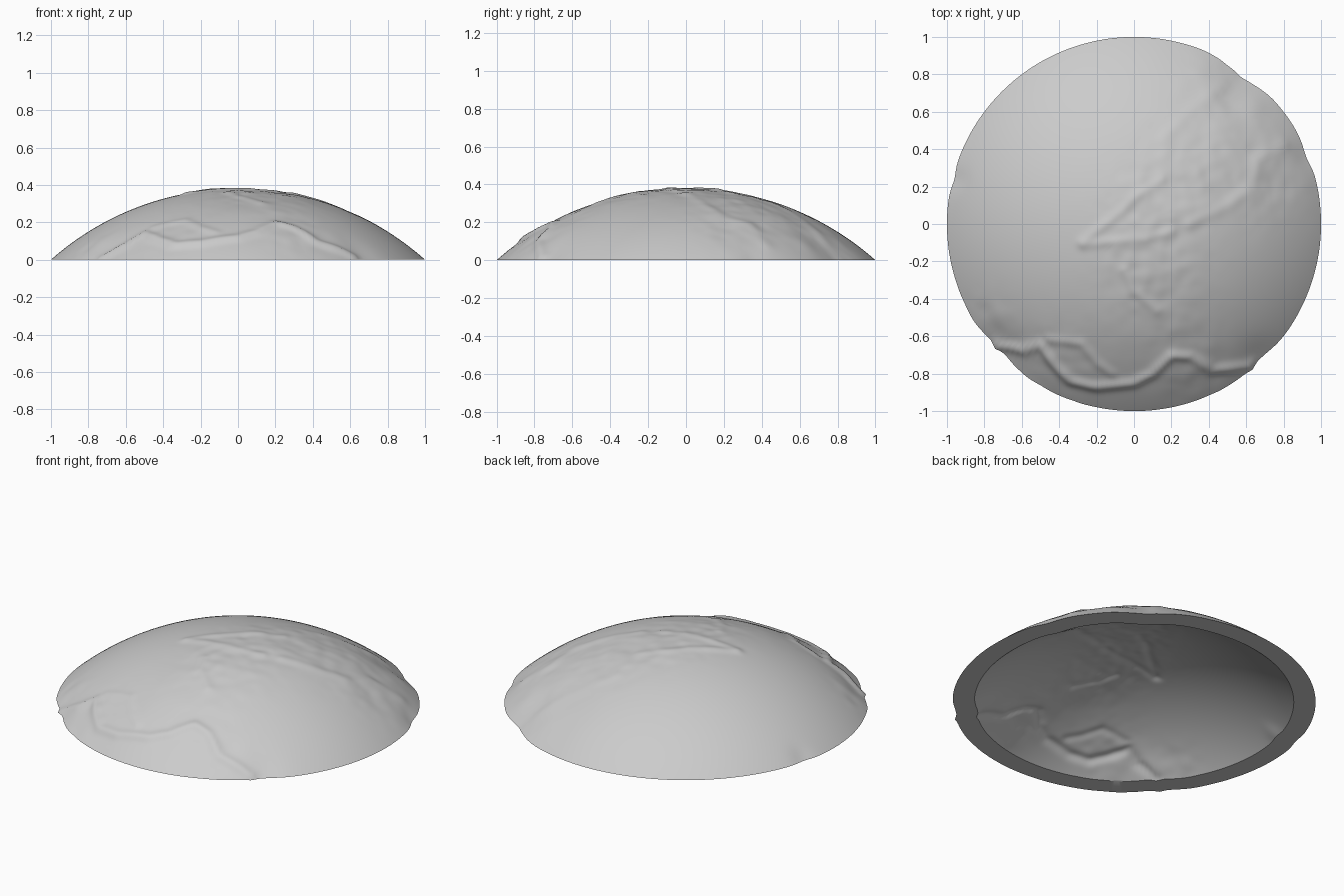
import bpy, bmesh, math
from mathutils import Vector, noise

cube = bpy.data.objects.get("Cube")
if cube:
    bpy.data.objects.remove(cube)

DEPTH = 1.126      # sphere centre lies this far below the base
OUTER = 1.506
INNER = 1.429
RINGS, SEGMENTS = 110, 240

# Relief lines on the dome, seen from above: (height, width, points)
RIDGES = [
    (0.014, 0.026, [(-.74, -.66), (-.6, -.68), (-.5, -.65), (-.43, -.75), (-.34, -.84), (-.2, -.87),
                    (0, -.85), (.1, -.8), (.2, -.7), (.3, -.71), (.42, -.78), (.62, -.76)]),
    (0.007, 0.025, [(-.45, -.62), (-.28, -.64), (-.2, -.74), (-.12, -.8)]),
    (0.006, 0.03, [(-.28, -.1), (-.1, .04), (.02, .15), (.15, .24)]),
    (0.006, 0.03, [(-.26, -.11), (-.08, -.09), (.06, -.08), (.2, -.04)]),
    (0.006, 0.035, [(.3, 0), (.5, .1), (.64, .2), (.66, .34), (.8, .42)]),
    (0.006, 0.03, [(-.05, -.25), (0, -.36), (.12, -.46)]),
    (0.005, 0.04, [(.15, .45), (.32, .62), (.5, .75)]),
]
# Rough ground: (x, y, radius)
ROUGH = [(.5, .7, .22), (.3, .3, .25), (.7, .25, .2), (.08, -.25, .25),
         (.3, -.75, .2), (-.4, -.75, .2), (-.8, -.5, .12), (.05, .05, .2)]
# Shallow dips at the rim: (x, y, radius, depth)
DIPS = [(.58, .79, .13, .018), (-.96, .24, .06, .007), (.93, .36, .07, .008),
        (-.72, -.68, .12, .014), (.68, -.72, .1, .009)]


def segment_distance(p, a, b):
    ab = b - a
    t = max(0, min(1, (p - a).dot(ab) / ab.length_squared))
    return (p - a - ab * t).length


def falloff(distance, radius):
    return math.exp(-(distance / radius) ** 2)


paths = [(h, w, [Vector(p) for p in pts]) for h, w, pts in RIDGES]


def relief(p):
    """Height of the surface detail above the plain sphere."""
    h = 0
    for height, width, pts in paths:
        d = min(segment_distance(p, a, b) for a, b in zip(pts, pts[1:]))
        h += height * falloff(d, width)
    mask = min(1, sum(falloff((p - Vector((x, y))).length, r) for x, y, r in ROUGH))
    if mask > 0.02:
        q = Vector((p.x, p.y, 0.3))
        h += mask * (0.006 * noise.noise(q * 7) + 0.004 * noise.noise(q * 15))
    for x, y, r, depth in DIPS:
        h -= depth * falloff((p - Vector((x, y))).length, r)
    return h


# Relief sampled once on a polar grid
full = math.acos(DEPTH / OUTER)
angles = [math.tau * s / SEGMENTS for s in range(SEGMENTS)]
detail = []
for ring in range(RINGS + 1):
    r = OUTER * math.sin(full * ring / RINGS)
    detail.append([relief(Vector((r * math.cos(a), r * math.sin(a)))) for a in angles])

bm = bmesh.new()


def dome(radius, strength):
    """Spherical cap whose rim lies exactly on the ground; returns the rim."""
    def point(ring, s):
        limit = math.acos(DEPTH / (radius + strength * detail[RINGS][s]))
        phi = limit * ring / RINGS
        rho = radius + strength * detail[ring][s]
        flat = rho * math.sin(phi)
        return (flat * math.cos(angles[s]), flat * math.sin(angles[s]),
                rho * math.cos(phi) - DEPTH)

    pole = bm.verts.new(point(0, 0))
    previous = None
    for ring in range(1, RINGS + 1):
        current = [bm.verts.new(point(ring, s)) for s in range(SEGMENTS)]
        for s in range(SEGMENTS):
            n = (s + 1) % SEGMENTS
            if previous:
                bm.faces.new((previous[s], current[s], current[n], previous[n]))
            else:
                bm.faces.new((pole, current[s], current[n]))
        previous = current
    return previous


outer_rim = dome(OUTER, 1)
inner_rim = dome(INNER, 0.9)

# Flat ring closing the underside
for s in range(SEGMENTS):
    n = (s + 1) % SEGMENTS
    bm.faces.new((outer_rim[s], inner_rim[s], inner_rim[n], outer_rim[n]))
bmesh.ops.recalc_face_normals(bm, faces=bm.faces)

mesh = bpy.data.meshes.new("dome_shell")
bm.to_mesh(mesh)
bm.free()
shell = bpy.data.objects.new("dome_shell", mesh)
bpy.context.collection.objects.link(shell)

# Plain grey material
grey = bpy.data.materials.new("light_grey")
grey.use_nodes = True
colour = (0.6, 0.6, 0.6, 1)
grey.diffuse_color = colour
grey.node_tree.nodes["Principled BSDF"].inputs["Base Color"].default_value = colour
mesh.materials.append(grey)

bpy.ops.object.select_all(action='DESELECT')
shell.select_set(True)
bpy.context.view_layer.objects.active = shell
bpy.ops.object.shade_smooth_by_angle(angle=math.radians(35))
